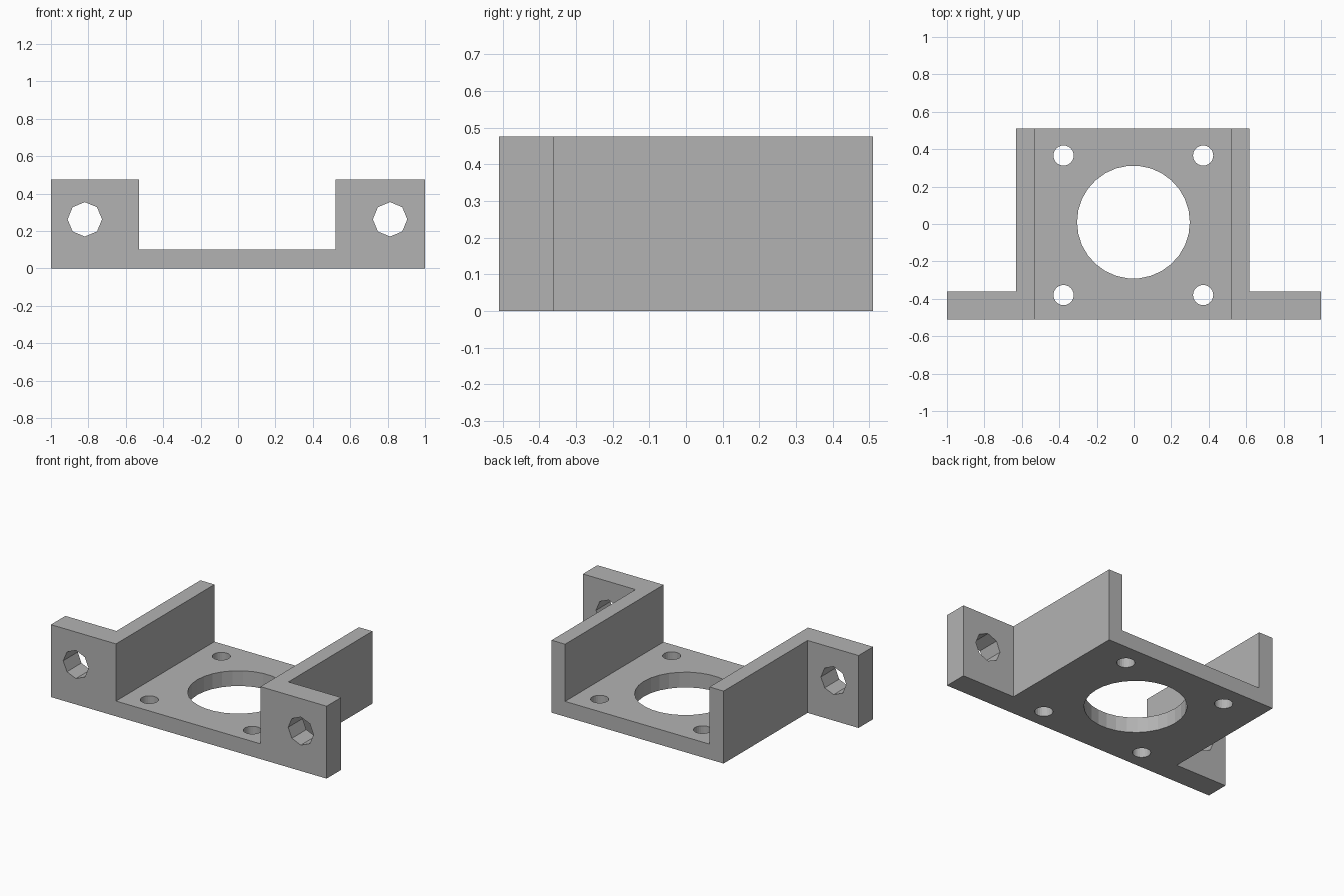
import bpy
import bmesh
from math import cos, sin, tau

cube = bpy.data.objects.get("Cube")
if cube:
    bpy.data.objects.remove(cube, do_unlink=True)

grey = bpy.data.materials.new("matte grey")
grey.use_nodes = True
colour = (0.45, 0.45, 0.45, 1)
grey.diffuse_color = colour
grey.node_tree.nodes["Principled BSDF"].inputs["Base Color"].default_value = colour


def prism(name, points, direction):
    """Extrude a closed loop of 3D points along a direction."""
    bm = bmesh.new()
    face = bm.faces.new([bm.verts.new(p) for p in points])
    new = bmesh.ops.extrude_face_region(bm, geom=[face])["geom"]
    bmesh.ops.translate(bm, vec=direction,
                        verts=[v for v in new if isinstance(v, bmesh.types.BMVert)])
    bmesh.ops.recalc_face_normals(bm, faces=bm.faces)
    mesh = bpy.data.meshes.new(name)
    bm.to_mesh(mesh)
    bm.free()
    mesh.materials.append(grey)
    obj = bpy.data.objects.new(name, mesh)
    bpy.context.collection.objects.link(obj)
    return obj


def circle(radius, sides):
    return [(radius * cos(tau * i / sides), radius * sin(tau * i / sides))
            for i in range(sides)]


def cut(target, cutter):
    cutter.hide_render = True
    mod = target.modifiers.new("cut", "BOOLEAN")
    mod.operation = "DIFFERENCE"
    mod.solver = "EXACT"
    mod.object = cutter
    bpy.context.view_layer.objects.active = target
    bpy.ops.object.modifier_apply(modifier=mod.name)
    bpy.data.objects.remove(cutter, do_unlink=True)


def upright_hole(x, y, radius, sides):
    loop = [(x + u, y + v, -0.1) for u, v in circle(radius, sides)]
    cut(bracket, prism("upright_cutter", loop, (0, 0, 0.7)))


# T-shaped plan: wide mounting ears at the front, narrower body behind
front, ear_back, back, height = -0.51, -0.36, 0.51, 0.475
left, right = 0.618, -0.63
plan = [(-1, front), (1, front), (1, ear_back), (left, ear_back),
        (left, back), (right, back), (right, ear_back), (-1, ear_back)]
bracket = prism("mounting_bracket", [(x, y, 0) for x, y in plan], (0, 0, height))

# Open channel between the side walls, leaving the floor plate
channel = [(-0.528, 0.1), (0.52, 0.1), (0.52, 0.7), (-0.528, 0.7)]
cut(bracket, prism("channel_cutter", [(x, -0.7, z) for x, z in channel], (0, 1.4, 0)))

# Large centre bore and four screw holes in the floor
upright_hole(-0.003, 0.01, 0.302, 30)
for x in (-0.377, 0.37):
    for y in (-0.38, 0.366):
        upright_hole(x, y, 0.054, 24)

# Octagonal bolt holes through the ears
for x in (-0.819, 0.813):
    loop = [(x + u, -0.7, 0.262 + v) for u, v in circle(0.092, 8)]
    cut(bracket, prism("bolt_cutter", loop, (0, 0.5, 0)))
